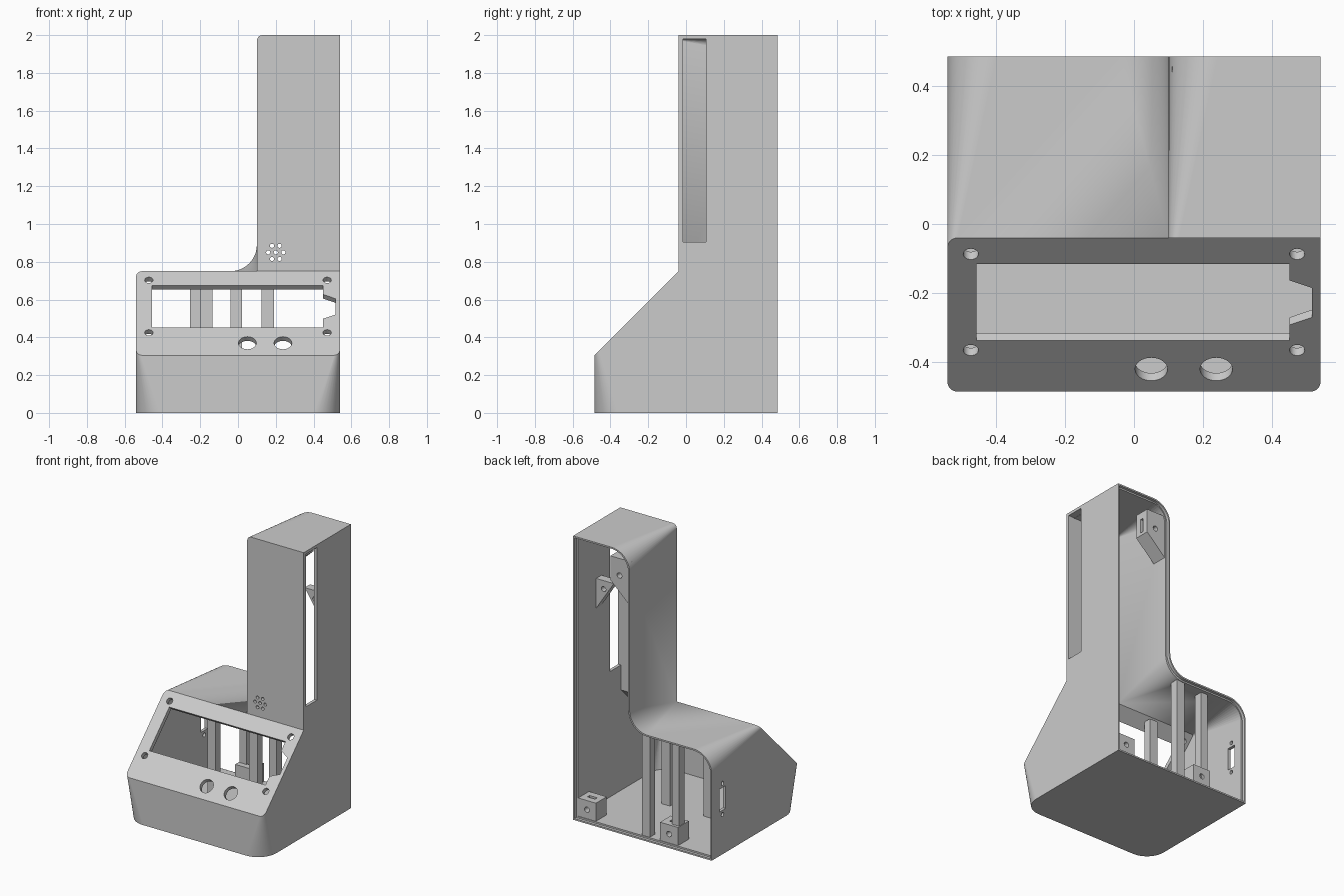
import bpy, bmesh, math
from mathutils import Vector, Matrix

if "Cube" in bpy.data.objects:
    bpy.data.objects.remove(bpy.data.objects["Cube"])

grey = bpy.data.materials.new("plain_grey")
grey.use_nodes = True
COLOUR = (0.6, 0.6, 0.6, 1)
grey.diffuse_color = COLOUR
grey.node_tree.nodes["Principled BSDF"].inputs["Base Color"].default_value = COLOUR

SEG = 10
WALL = 0.022
HALF, BACK, TOWER_X, BASE_TOP = 0.54, 0.485, 0.10, 0.75
PANEL_C = 0.79                     # panel plane: z = y + PANEL_C


def make(name, bm):
    bmesh.ops.recalc_face_normals(bm, faces=bm.faces)
    me = bpy.data.meshes.new(name)
    bm.to_mesh(me)
    bm.free()
    me.materials.append(grey)
    ob = bpy.data.objects.new(name, me)
    bpy.context.collection.objects.link(ob)
    return ob


def arc(cx, cy, r, a0, a1):
    angles = [math.radians(a0 + (a1 - a0) * i / SEG) for i in range(SEG + 1)]
    return [(cx + r * math.cos(a), cy + r * math.sin(a)) for a in angles]


def back_arcs(t):
    """Rounded corners of the rear outline, inset by t: base, fillet, tower."""
    x, x0, zt, r, rc = HALF - t, TOWER_X + t, BASE_TOP - t, 0.14 - t, 0.14 + t
    return (arc(r - x, zt - r, r, 180, 90),
            arc(x0 - rc, zt + rc, rc, -90, 0),
            arc(x0 + r, 2 - t - r, r, 180, 90))


def body(name, t):
    """Shell solid inset by t: lofts from the small front radii to large rear ones."""
    x, x0, zt, top, yb = HALF - t, TOWER_X + t, BASE_TOP - t, 2 - t, BACK + t
    yf, y0, c, p, r = t - 0.04, t - BACK, PANEL_C - 2 * t, max(0.03 - t, 0.01), 0.14 - t
    bm = bmesh.new()
    v = lambda *co: bm.verts.new(co)
    on_panel = lambda pts: [v(a, b, b + c) for a, b in pts]
    on_floor = lambda pts: [v(a, b, t) for a, b in pts]
    at_y = lambda pts, y: [v(a, y, b) for a, b in pts]
    pll = on_panel(arc(p - x, y0 + p, p, 180, 270))
    plr = on_panel(arc(x - p, y0 + p, p, 270, 360))
    pul = on_panel(arc(p - x, yf - p, p, 180, 90))
    pur, apex = v(x, yf, zt), v(x0, yf, zt)
    fl = on_floor(arc(r - x, y0 + r, r, 180, 270))
    fr = on_floor(arc(x - r, y0 + r, r, 270, 360))
    base, fillet, tower = [at_y(a, yb) for a in back_arcs(t)]
    tf = at_y(arc(x0 + p, top - p, p, 180, 90), yf)
    bl, br = v(-x, yb, t), v(x, yb, t)
    tr, tfr = v(x, yb, top), v(x, yf, top)
    for a, b in ((pll, fl), (plr, fr), (pul, base), (tf, tower)):
        for i in range(SEG):
            bm.faces.new((a[i], a[i + 1], b[i + 1]))
            bm.faces.new((a[i], b[i + 1], b[i]))
    for i in range(SEG):
        bm.faces.new((apex, fillet[i], fillet[i + 1]))
    for loop in (
        pll + plr + [pur, apex] + pul[::-1],                       # sloping panel
        [pll[-1], plr[0], fr[0], fl[-1]],                          # low front
        [pul[0], pll[0], fl[0], bl, base[0]],                      # short side
        [plr[-1], fr[-1], br, tr, tfr, pur],                       # tall side
        [pul[-1], apex, fillet[0], base[-1]],                      # base top
        [apex, fillet[-1], tower[0], tf[0]],                       # tower inner side
        [tf[-1], tfr, tr, tower[-1]],                              # tower top
        [apex, pur, tfr] + tf[::-1],                               # tower front
        fl + fr + [br, bl],                                        # floor
        [bl, br, tr] + tower[::-1] + fillet[::-1] + base[::-1],    # rear
    ):
        bm.faces.new(loop)
    return make(name, bm)


def prism(name, pts, depth, matrix=Matrix()):
    """Extrude a 2D outline symmetrically along its local z."""
    bm = bmesh.new()
    f = bm.faces.new([bm.verts.new((a, b, -depth)) for a, b in pts])
    new = bmesh.ops.extrude_face_region(bm, geom=[f])["geom"]
    bmesh.ops.translate(bm, vec=(0, 0, 2 * depth),
                        verts=[g for g in new if isinstance(g, bmesh.types.BMVert)])
    bm.transform(matrix)
    return make(name, bm)


def circle(r, n=24):
    return [(r * math.cos(math.tau * i / n), r * math.sin(math.tau * i / n)) for i in range(n)]


def rect(x0, x1, y0, y1):
    return [(x0, y0), (x1, y0), (x1, y1), (x0, y1)]


def cut(ob, cutters):
    for c in cutters:
        m = ob.modifiers.new("cut", "BOOLEAN")
        m.operation, m.solver, m.object = "DIFFERENCE", "EXACT", c
    dg = bpy.context.evaluated_depsgraph_get()
    ob_mesh = bpy.data.meshes.new_from_object(ob.evaluated_get(dg))
    ob.modifiers.clear()
    ob.data = ob_mesh
    for c in cutters:
        bpy.data.objects.remove(c)


# Axes for the cutters: outlines drawn in (x, z), (y, z) and the sloping panel
XZ = Matrix(((1, 0, 0, 0), (0, 0, -1, 0), (0, 1, 0, 0), (0, 0, 0, 1)))
YZ = Matrix(((0, 0, 1, 0), (1, 0, 0, 0), (0, 1, 0, 0), (0, 0, 0, 1)))
SLOPE = Matrix.Translation((0, 0, PANEL_C)) @ Matrix.Rotation(math.radians(45), 4, "X")
K = math.sqrt(2)
at = lambda x, y, z: Matrix.Translation((x, y, z))

# Main housing with its hollow and rear lid rebate
housing = body("housing", 0)
hollow = body("hollow", WALL)
base, fillet, tower = back_arcs(0.011)
e = HALF - 0.011
rear = [(-e, 0.011), (e, 0.011), (e, 2 - 0.011)] + tower[::-1] + fillet[::-1] + base[::-1]
rebate = prism("rebate", rear, 0.05, at(0, BACK + 0.03, 0) @ XZ)
cut(housing, [hollow, rebate])

# Sloping panel: display window with side notch, screw holes, button holes
window = [(-0.455, -0.337), (0.45, -0.337), (0.45, -0.292), (0.515, -0.27),
          (0.515, -0.185), (0.45, -0.163), (0.45, -0.115), (-0.455, -0.115)]
holes = [prism("window", [(x, y * K) for x, y in window], 0.045, SLOPE)]
for x in (-0.472, 0.472):
    for y in (-0.087, -0.365):
        holes.append(prism("screw", circle(0.022), 0.06, SLOPE @ at(x, y * K, 0)))
for x in (0.05, 0.238):
    holes.append(prism("button", circle(0.047, 32), 0.06, SLOPE @ at(x, -0.42 * K, 0)))

# Speaker grille in the tower front
for i in range(7):
    a = math.radians(60 * i)
    d = 0.04 if i < 6 else 0
    holes.append(prism("grille", circle(0.011, 16), 0.05,
                       at(0.2 + d * math.cos(a), -0.04, 0.85 + d * math.sin(a)) @ XZ))

# Tall slot in the long side, connector and cable holes in the short side
holes.append(prism("slot", rect(-0.017, 0.107, 0.905, 1.98), 0.05, at(HALF, 0, 0) @ YZ))
side = at(-HALF, 0.365, 0) @ YZ
holes.append(prism("connector", rect(-0.035, 0.035, 0.31, 0.47), 0.05, side))
for z in (0.28, 0.5):
    holes.append(prism("connector_screw", circle(0.014, 16), 0.05, side @ at(0, z, 0)))
holes.append(prism("cable", circle(0.058), 0.05, side @ at(0, 0.125, 0)))
cut(housing, holes)

bpy.ops.object.select_all(action="DESELECT")
housing.select_set(True)
bpy.context.view_layer.objects.active = housing
bpy.ops.object.shade_smooth_by_angle(angle=math.radians(25))
wn = housing.modifiers.new("even_shading", "WEIGHTED_NORMAL")
wn.keep_sharp = True

# Upright support posts
for name, x0, x1, y0, y1, top in (
        ("rear_post_inner", -0.04, 0.02, 0.40, 0.46, 0.735),
        ("rear_post_outer", -0.255, -0.20, 0.38, 0.44, 0.735),
        ("front_post_inner", 0.125, 0.19, -0.055, 0.0, 0.70),
        ("front_post_outer", -0.20, -0.135, -0.055, 0.0, 0.70)):
    prism(name, rect(x0, x1, y0, y1), top / 2 - 0.005, at(0, 0, top / 2 + 0.005))


def boss(name, outline, y, depth, hole, slot):
    """Screw boss with a hole from the rear and a nut slot."""
    ob = prism(name, outline, depth / 2, at(0, y, 0) @ XZ)
    x, z = hole
    cut(ob, [prism("bore", circle(0.019, 16), 0.05, at(x, y + depth / 2, z) @ XZ),
             prism("nut", rect(-0.03, 0.03, -0.012, 0.012), 0.05, at(*slot))])


# Lid bosses on the floor and in the tower
for name, x in (("floor_boss_long_side", 0.45), ("floor_boss_short_side", -0.19)):
    boss(name, rect(x - 0.07, x + 0.07, 0.01, 0.15), 0.4, 0.12, (x, 0.085), (x, 0.40, 0.15))
wedge = [(0.11, 1.92), (0.11, 1.60), (0.27, 1.75), (0.27, 1.92)]
boss("tower_boss", wedge, 0.40, 0.11, (0.2, 1.80), (0.27, 0.40, 1.82))

# Triangular bracket on the long tower wall
bracket = prism("tower_bracket", [(0.525, 1.62), (0.525, 1.40), (0.38, 1.62)],
                0.03, at(0, 0.23, 0) @ XZ)
cut(bracket, [prism("bore", circle(0.018, 16), 0.1, at(0.46, 0.23, 1.56) @ XZ)])
